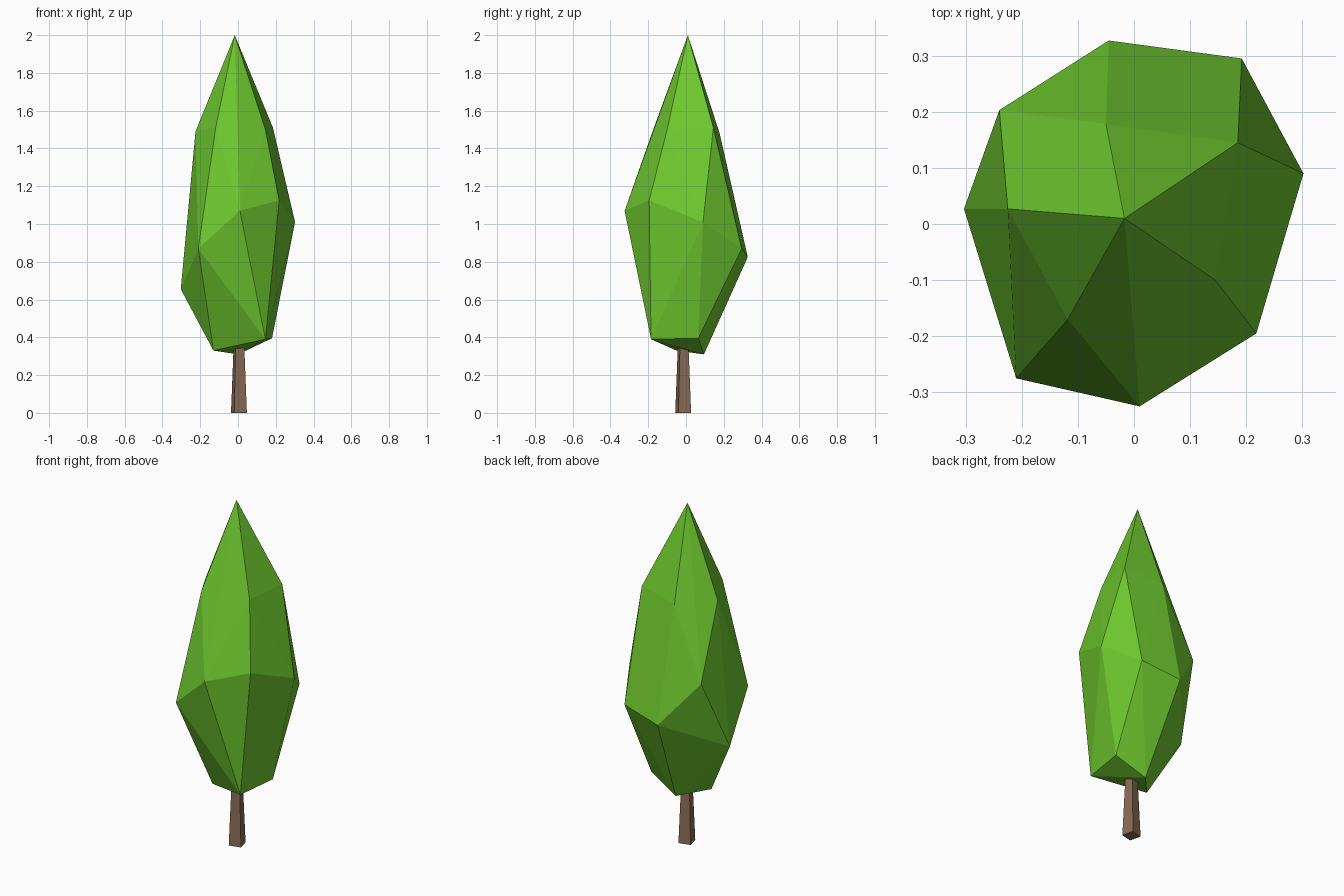
import bpy
import bmesh
import math

cube = bpy.data.objects.get("Cube")
if cube:
    bpy.data.objects.remove(cube, do_unlink=True)


def make_material(name, color):
    mat = bpy.data.materials.new(name)
    mat.use_nodes = True
    mat.diffuse_color = (*color, 1)
    mat.node_tree.nodes["Principled BSDF"].inputs["Base Color"].default_value = (*color, 1)
    return mat


def add_object(name, bm, mat):
    bmesh.ops.recalc_face_normals(bm, faces=bm.faces)
    mesh = bpy.data.meshes.new(name)
    bm.to_mesh(mesh)
    bm.free()
    mesh.materials.append(mat)
    obj = bpy.data.objects.new(name, mesh)
    bpy.context.collection.objects.link(obj)
    return obj


leaf_green = make_material("leaf green", (0.156, 0.578, 0.028))
bark_brown = make_material("bark brown", (0.25, 0.15, 0.09))

# Foliage: faceted hull through an apex and three irregular rings
apex = [(-0.017, 0.01, 2.0)]
shoulder = [(0.185, 0.145, 1.51), (0.145, -0.10, 1.50), (-0.118, -0.17, 1.51),
            (-0.225, 0.027, 1.49), (-0.05, 0.178, 1.48)]
belly = [(-0.045, 0.327, 0.825), (0.192, 0.295, 0.87), (0.302, 0.09, 1.01),
         (0.218, -0.195, 1.125), (0.01, -0.325, 1.07), (-0.21, -0.275, 0.87),
         (-0.303, 0.027, 0.655), (-0.24, 0.203, 1.07)]
underside = [(0.18, 0.065, 0.395), (0.145, -0.185, 0.39),
             (-0.13, -0.05, 0.33), (0.0, 0.095, 0.31)]
bm = bmesh.new()
for point in apex + shoulder + belly + underside:
    bm.verts.new(point)
bmesh.ops.convex_hull(bm, input=bm.verts[:])
add_object("foliage", bm, leaf_green)

# Trunk: tapered four-sided post, slightly turned
height = 0.42
bm = bmesh.new()
bmesh.ops.create_cone(bm, cap_ends=True, segments=4, radius1=0.049,
                      radius2=0.03, depth=height)
trunk = add_object("trunk", bm, bark_brown)
trunk.location = (0.005, -0.015, height / 2)
trunk.rotation_euler.z = math.radians(-31)
